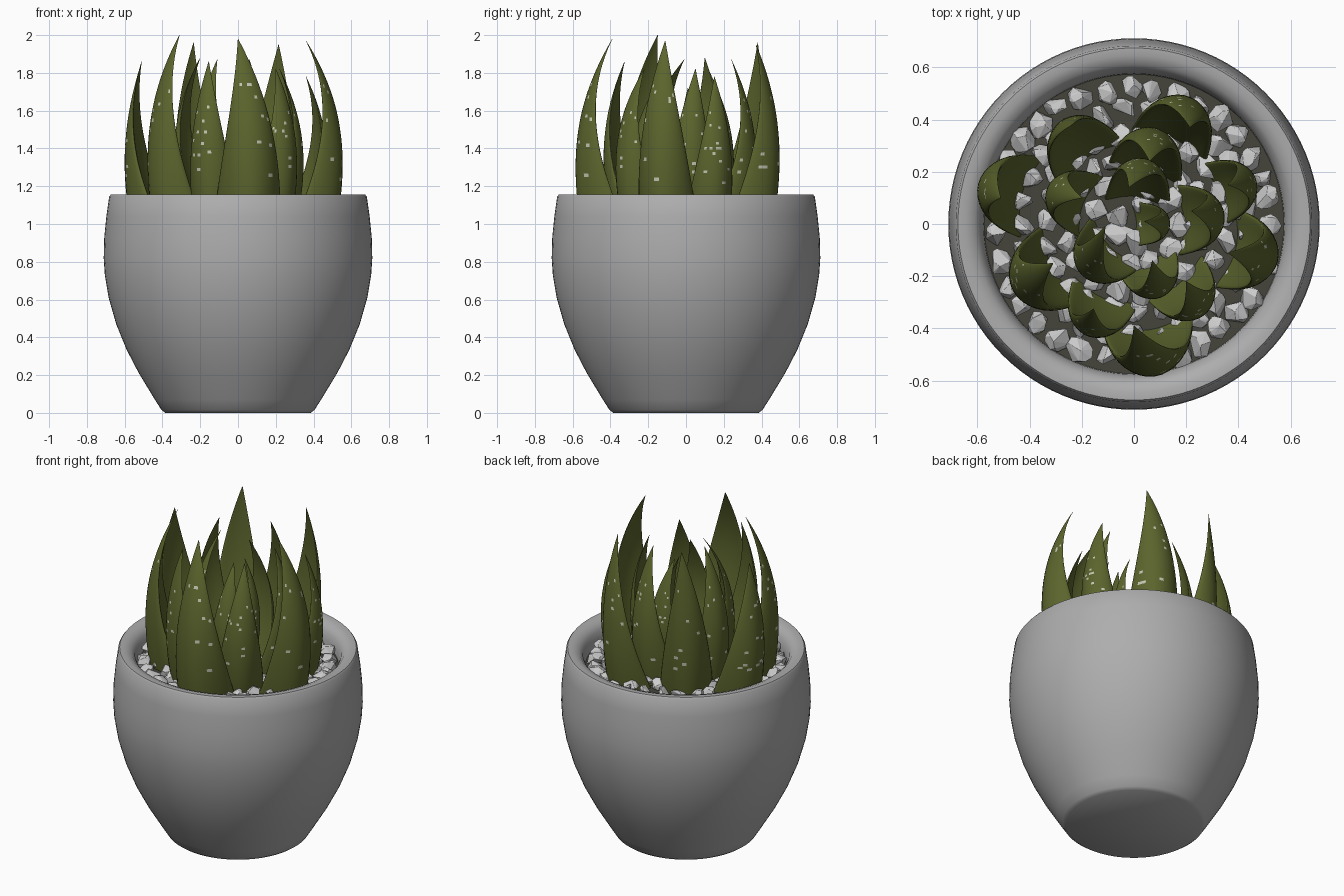
import bpy
import bmesh
import math
import random
from mathutils import Vector, Matrix

random.seed(7)
cube = bpy.data.objects.get("Cube")
if cube:
    bpy.data.objects.remove(cube, do_unlink=True)


def material(name, color):
    mat = bpy.data.materials.new(name)
    mat.use_nodes = True
    mat.diffuse_color = (*color, 1)
    bsdf = mat.node_tree.nodes["Principled BSDF"]
    bsdf.inputs["Base Color"].default_value = (*color, 1)
    bsdf.inputs["Roughness"].default_value = 0.7
    return mat


POT_GREY = material("pot grey", (0.42, 0.42, 0.42))
PEBBLE = material("pebble pale grey", (0.6, 0.6, 0.6))
SOIL = material("soil dark", (0.06, 0.06, 0.045))
LEAF = material("leaf green", (0.105, 0.128, 0.026))
SPECK = material("leaf speck", (0.55, 0.57, 0.45))


def finish(name, bm, mats, angle=None):
    bmesh.ops.recalc_face_normals(bm, faces=bm.faces)
    mesh = bpy.data.meshes.new(name)
    bm.to_mesh(mesh)
    bm.free()
    obj = bpy.data.objects.new(name, mesh)
    bpy.context.collection.objects.link(obj)
    for mat in mats:
        mesh.materials.append(mat)
    if angle:
        bpy.ops.object.select_all(action="DESELECT")
        obj.select_set(True)
        bpy.context.view_layer.objects.active = obj
        bpy.ops.object.shade_smooth_by_angle(angle=math.radians(angle))
    return obj


def lathe(name, profile, mat, segments=96):
    bm = bmesh.new()
    verts = [bm.verts.new((r, 0, z)) for r, z in profile]
    edges = [bm.edges.new(pair) for pair in zip(verts, verts[1:])]
    bmesh.ops.spin(bm, geom=verts + edges, axis=(0, 0, 1), cent=(0, 0, 0),
                   angle=math.tau, steps=segments, use_duplicate=False)
    bmesh.ops.remove_doubles(bm, verts=bm.verts, dist=0.0005)
    return finish(name, bm, [mat], 40)


# Pot: outer wall, rounded lip and inner wall in one profile
lathe("pot", [(0, 0), (0.385, 0), (0.405, 0.015), (0.44, 0.07), (0.525, 0.21),
              (0.59, 0.335), (0.645, 0.47), (0.685, 0.61), (0.705, 0.73),
              (0.711, 0.82), (0.708, 0.93), (0.697, 1.04), (0.682, 1.145),
              (0.674, 1.155), (0.645, 1.155), (0.61, 1.142), (0.588, 1.115),
              (0.576, 1.07), (0.57, 1.0)], POT_GREY)
lathe("soil", [(0, 1.04), (0.575, 1.04)], SOIL)


# Pebbles: rings of random convex stones
def add_pebble(bm, center):
    turn = Matrix.Rotation(random.uniform(0, math.tau), 3, "Z")
    size = Vector([random.uniform(0.046, 0.064), random.uniform(0.04, 0.052), 0.042])
    points = []
    for _ in range(18):
        p = Vector([random.gauss(0, 1) for _ in range(3)]).normalized()
        points.append(bm.verts.new(center + turn @ (p * size)))
    hull = bmesh.ops.convex_hull(bm, input=points)
    loose = [g for g in hull["geom_interior"] if isinstance(g, bmesh.types.BMVert)]
    bmesh.ops.delete(bm, geom=loose, context="VERTS")


bm = bmesh.new()
for ring in range(6):
    radius = 0.525 - ring * 0.09
    count = int(math.tau * radius / 0.092)
    for i in range(count):
        a = math.tau * (i + random.uniform(-0.15, 0.15)) / count + ring
        r = radius + random.uniform(-0.015, 0.012)
        add_pebble(bm, Vector((r * math.cos(a), r * math.sin(a),
                               1.06 + random.uniform(-0.01, 0.012))))
pebbles = finish("pebbles", bm, [PEBBLE])
bevel = pebbles.modifiers.new("soft edges", "BEVEL")
bevel.width = 0.005
bevel.segments = 1


# Leaves: crescent sections swept along a curve that bulges out and hooks to a tip
ROWS, SIDES = 56, 32


def make_leaf(name, center, tip, width):
    base = Vector((*center, 0))
    out = base.normalized()
    side = Vector((-out.y, out.x, 0))
    tip = Vector(tip)
    rise = tip.z - 1
    path = [base - out * 0.03 + Vector((0, 0, 1)),
            base + out * 0.1 + Vector((0, 0, 1 + rise * 0.38)),
            base + out * 0.12 + Vector((0, 0, 1 + rise * 0.68)), tip]
    bm = bmesh.new()
    rings = []
    for row in range(ROWS + 1):
        t = row / ROWS
        k = 1 - t
        spine = (path[0] * k ** 3 + path[1] * 3 * k * k * t
                 + path[2] * 3 * k * t * t + path[3] * t ** 3)
        half = width / 2 * (1 - t ** 1.6) + 0.001
        depth = width * (0.65 * k ** 1.5 + 0.04 * k) + 0.002
        ring = []
        for s in range(SIDES):
            a = math.tau * s / SIDES
            u, v = math.cos(a), math.sin(a)
            v *= 0.5 if v > 0 else 0.2
            ring.append(bm.verts.new(spine + side * (u * half)
                                     + out * (depth * (v - 0.35 * u * u + 0.12))))
        rings.append(ring)
    for row, (low, high) in enumerate(zip(rings, rings[1:])):
        for s in range(SIDES):
            n = (s + 1) % SIDES
            face = bm.faces.new((low[s], low[n], high[n], high[s]))
            # Scattered pale specks on the outer side
            outer = 1 < s < SIDES / 2 - 2
            if outer and 0.2 < row / ROWS < 0.75 and random.random() < 0.03:
                face.material_index = 1
    bm.faces.new(rings[0])
    bm.faces.new(rings[-1])
    finish(name, bm, [LEAF, SPECK], 60)


# Each leaf: foot position, tip position, width
LEAVES = [
    ((-0.46, 0.12), (-0.51, 0.10, 1.86), 0.32),
    ((-0.20, 0.28), (-0.235, 0.38, 1.96), 0.30),
    ((0.16, 0.36), (0.215, 0.37, 1.95), 0.31),
    ((0.05, 0.24), (0.06, 0.24, 1.87), 0.29),
    ((0.02, 0.13), (-0.02, 0.14, 1.77), 0.25),
    ((-0.22, 0.09), (-0.20, 0.10, 1.88), 0.25),
    ((0.03, 0.00), (0.04, 0.01, 1.72), 0.17),
    ((0.22, 0.02), (0.22, 0.05, 1.82), 0.27),
    ((0.35, 0.13), (0.36, 0.15, 1.78), 0.25),
    ((0.42, -0.11), (0.36, -0.11, 1.97), 0.31),
    ((-0.11, -0.11), (-0.11, -0.01, 1.87), 0.27),
    ((0.06, -0.17), (0.07, -0.14, 1.76), 0.24),
    ((0.19, -0.25), (0.20, -0.22, 1.82), 0.27),
    ((-0.13, -0.31), (-0.155, -0.325, 1.86), 0.27),
    ((0.06, -0.44), (0.00, -0.39, 1.98), 0.35),
    ((-0.34, -0.19), (-0.31, -0.15, 2.0), 0.33),
]
for number, (foot, tip, width) in enumerate(LEAVES, 1):
    make_leaf(f"leaf_{number}", foot, tip, width)
